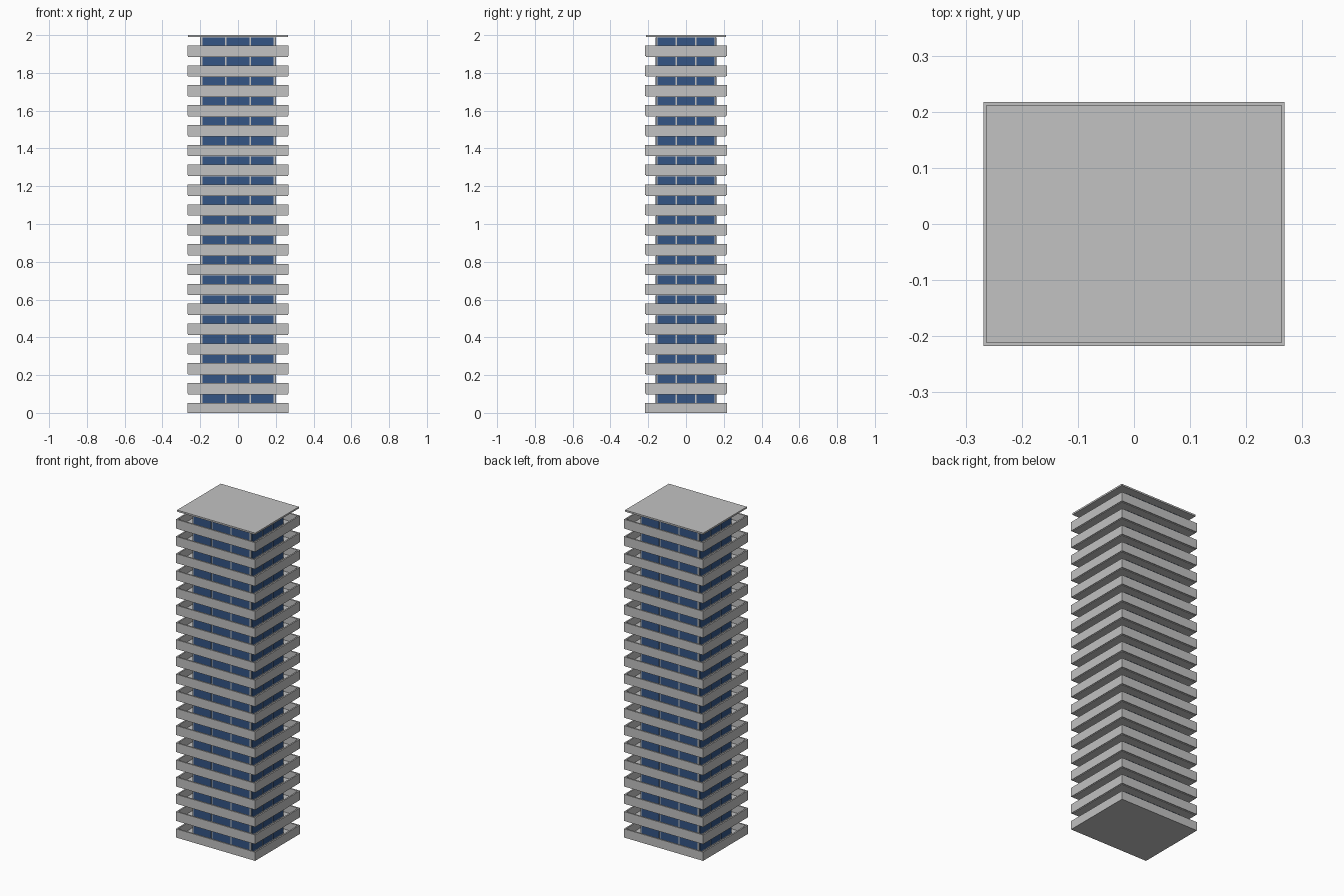
import bpy, bmesh
from mathutils import Matrix, Vector

if "Cube" in bpy.data.objects:
    bpy.data.objects.remove(bpy.data.objects["Cube"])

FLOORS, STEP = 19, 0.1051          # storeys and storey height
SLAB_X, SLAB_Y = 0.264, 0.211      # half sizes
RAIL_X, RAIL_Y, RAIL_T = 0.268, 0.217, 0.009
CORE_X, CORE_Y = 0.198, 0.158


def material(name, rgb):
    m = bpy.data.materials.new(name)
    m.diffuse_color = (*rgb, 1)
    m.use_nodes = True
    m.node_tree.nodes["Principled BSDF"].inputs["Base Color"].default_value = m.diffuse_color
    return m


concrete = material("concrete grey", (0.54, 0.54, 0.54))
glass = material("window blue", (0.033, 0.09, 0.235))


def box(bm, x0, x1, y0, y1, z0, z1):
    size = Vector((x1 - x0, y1 - y0, z1 - z0))
    mid = Vector((x0 + x1, y0 + y1, z0 + z1)) / 2
    bmesh.ops.create_cube(bm, size=1, matrix=Matrix.Translation(mid) @ Matrix.Diagonal((*size, 1)))


def finish(bm, name, mat):
    me = bpy.data.meshes.new(name)
    bm.to_mesh(me)
    bm.free()
    me.materials.append(mat)
    bpy.context.collection.objects.link(bpy.data.objects.new(name, me))


# Central core
bm = bmesh.new()
box(bm, -CORE_X, CORE_X, -CORE_Y, CORE_Y, 0.002, 1.992)
finish(bm, "tower_core", concrete)

# Floor slabs, the last one being the roof
bm = bmesh.new()
for k in range(FLOORS + 1):
    z = k * STEP
    top = 2.0 if k == FLOORS else z + 0.005
    box(bm, -SLAB_X, SLAB_X, -SLAB_Y, SLAB_Y, max(0, z - 0.007), top)
finish(bm, "floor_slabs", concrete)

# Balcony parapets: a rectangular ring around each floor
bm = bmesh.new()
for k in range(FLOORS):
    z0, z1 = max(0, k * STEP - 0.003), k * STEP + 0.053
    rings = []
    for x, y in ((RAIL_X, RAIL_Y), (RAIL_X - RAIL_T, RAIL_Y - RAIL_T)):
        for z in (z0, z1):
            rings.append([bm.verts.new((sx * x, sy * y, z))
                          for sx, sy in ((-1, -1), (1, -1), (1, 1), (-1, 1))])
    ob, ot, ib, it = rings
    for lo, hi in ((ob, ot), (ot, it), (it, ib), (ib, ob)):
        for i in range(4):
            j = (i + 1) % 4
            bm.faces.new((lo[i], lo[j], hi[j], hi[i]))
finish(bm, "balcony_parapets", concrete)

# Window panes: three per side on every floor
bm = bmesh.new()
D, GAP = 0.003, 0.008
for k in range(FLOORS):
    z0, z1 = k * STEP + 0.012, (k + 1) * STEP - 0.009
    for i in (-1, 0, 1):
        px, py = 0.386 / 3, 0.31 / 3
        a, b = i * px - px / 2 + GAP / 2, i * px + px / 2 - GAP / 2
        c, d = i * py - py / 2 + GAP / 2, i * py + py / 2 - GAP / 2
        for s in (-1, 1):
            y = sorted((s * (CORE_Y - D), s * (CORE_Y + D)))
            x = sorted((s * (CORE_X - D), s * (CORE_X + D)))
            box(bm, a, b, *y, z0, z1)
            box(bm, *x, c, d, z0, z1)
finish(bm, "window_panes", glass)
